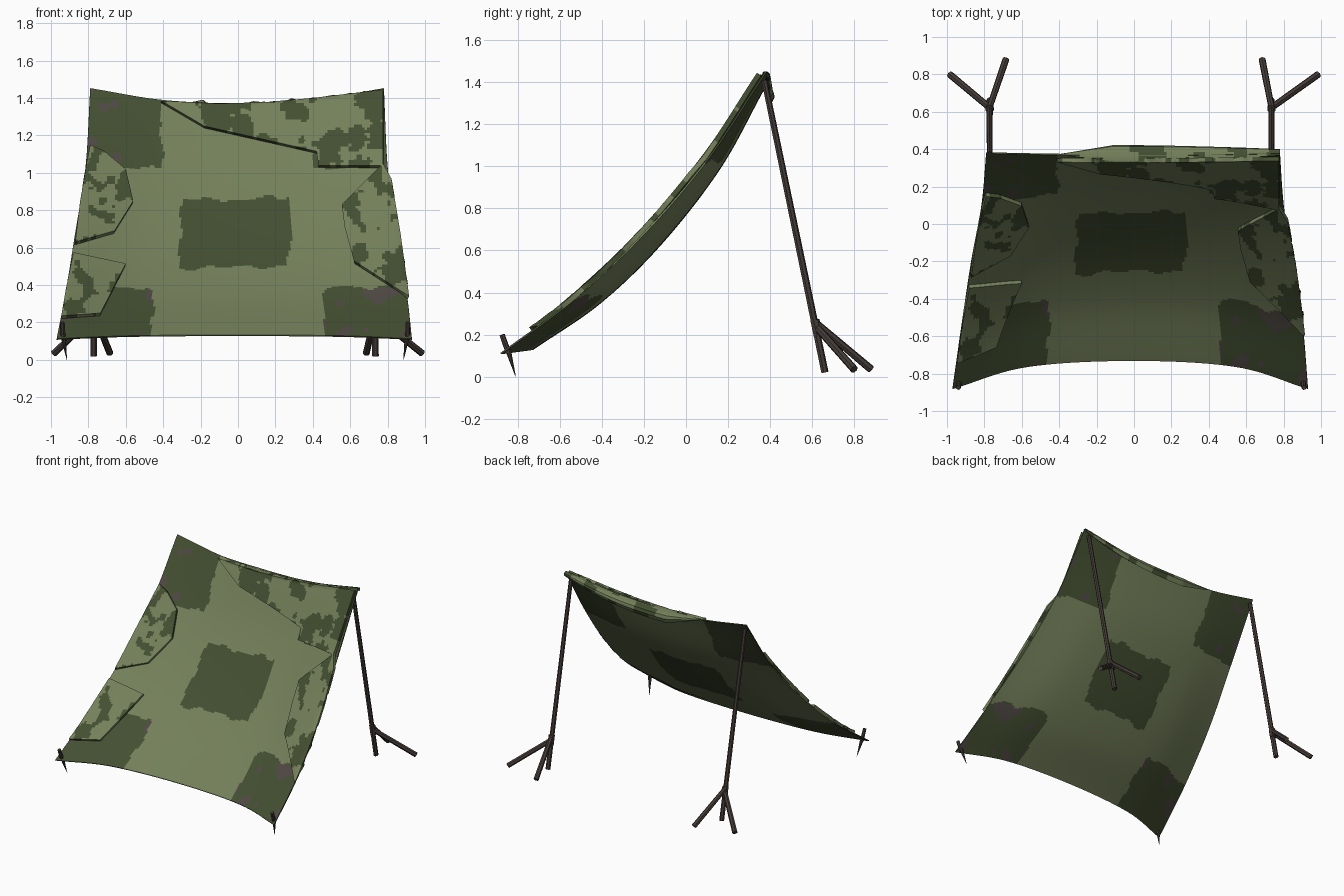
import bpy, bmesh, math
from mathutils import Vector, noise
from mathutils.bvhtree import BVHTree

if "Cube" in bpy.data.objects:
    bpy.data.objects.remove(bpy.data.objects["Cube"])


def material(name, rgb):
    m = bpy.data.materials.new(name)
    m.diffuse_color = (*rgb, 1)
    m.use_nodes = True
    m.node_tree.nodes["Principled BSDF"].inputs["Base Color"].default_value = m.diffuse_color
    return m


LIGHT = material("light_olive", (0.175, 0.215, 0.103))
DARK = material("dark_green", (0.057, 0.078, 0.031))
BROWN = material("dull_brown", (0.080, 0.066, 0.058))
WOOD = material("dark_wood", (0.060, 0.047, 0.041))


def finish(bm, name, mats, thickness=0, offset=0.0):
    me = bpy.data.meshes.new(name)
    bm.to_mesh(me)
    bm.free()
    ob = bpy.data.objects.new(name, me)
    bpy.context.collection.objects.link(ob)
    for m in mats:
        me.materials.append(m)
    bpy.ops.object.select_all(action='DESELECT')
    ob.select_set(True)
    bpy.context.view_layer.objects.active = ob
    if thickness:
        mod = ob.modifiers.new("thickness", 'SOLIDIFY')
        mod.thickness = thickness
        mod.offset = offset
        bpy.ops.object.modifier_apply(modifier=mod.name)
    bpy.ops.object.shade_smooth_by_angle(angle=math.radians(35))
    return ob


def spline(pts, t):
    """Smooth curve through evenly spaced points, t in 0..1."""
    s = t * (len(pts) - 1)
    i = min(int(s), len(pts) - 2)
    f = s - i
    p1, p2 = pts[i], pts[i + 1]
    p0 = pts[i - 1] if i > 0 else p1 * 2 - p2
    p3 = pts[i + 2] if i + 2 < len(pts) else p2 * 2 - p1
    return 0.5 * (p1 * 2 + (p2 - p0) * f + (p0 * 2 - p1 * 5 + p2 * 4 - p3) * f * f
                  + (p1 * 3 - p0 - p2 * 3 + p3) * f ** 3)


def blob(x, z, scale, seed):
    return noise.noise(Vector((x * scale, z * scale, seed)))


# Sagging sheet: left edge, centre and right edge, front to back
side = [(-.88, .11), (-.53, .37), (-.20, .68), (.10, 1.03), (.38, 1.45)]
mid = [(-.73, .13), (-.41, .35), (-.12, .63), (.16, .99), (.37, 1.37)]
left_x = [-.97, -.92, -.87, -.815, -.79]
right_x = [.93, .90, .845, .80, .78]
cols = [[] for _ in range(5)]
for k in range(5):
    h = .59 - .02 * k
    xs = [left_x[k], left_x[k] * h, 0, right_x[k] * h, right_x[k]]
    for c, w in enumerate((0, .78, 1, .78, 0)):
        y, z = (side[k][n] * (1 - w) + mid[k][n] * w for n in (0, 1))
        cols[c].append(Vector((xs[c], y, z)))


def patch(x, z):
    """0 light, 1 dark green, 2 brown: reinforced centre and corners."""
    wob = .03 * blob(x, z, 9, 2)
    if abs(x + .02) < .285 + .25 * (z - .675) ** 2 + wob and \
            abs(z - .675) < .178 + .2 * x * x + wob:
        return 1
    ax = abs(x)
    if (z > 1.03 + wob and ax > .41 + wob) or (z < .38 + wob and ax > .46 + wob):
        return 2 if blob(x, z, 10, 5) > .42 - .45 * (ax - .45) else 1
    return 0


NU, NV = 130, 120
bm = bmesh.new()
grid = []
for j in range(NV + 1):
    row = [spline(c, j / NV) for c in cols]
    grid.append([bm.verts.new(spline(row, i / NU)) for i in range(NU + 1)])
for j in range(NV):
    for i in range(NU):
        f = bm.faces.new((grid[j][i], grid[j][i + 1], grid[j + 1][i + 1], grid[j + 1][i]))
        c = f.calc_center_median()
        f.material_index = patch(c.x, c.z)
back_edge = [v.co.copy() for v in grid[-1]]
tree = BVHTree.FromBMesh(bm)
finish(bm, "tarp_sheet", (LIGHT, DARK, BROWN), 0.008)


def sheet_y(x, z):
    """Depth of the sheet behind a front-view point, sliding inward if outside."""
    for _ in range(40):
        hit = tree.ray_cast(Vector((x, -5, z)), Vector((0, 1, 0)))[0]
        if hit:
            return hit.y
        x *= .992
        z += (.75 - z) * .008
    return 0


# Folded-over flaps, outlined in front view and draped over the sheet
def flap(name, outline, seed, lift=.04):
    bm = bmesh.new()
    f = bm.faces.new([bm.verts.new((x, 0, z)) for x, z in outline])
    f.normal_update()
    if f.normal.y > 0:
        f.normal_flip()
    bmesh.ops.triangulate(bm, faces=[f])
    for axis in (0, 2):
        n = Vector((axis == 0, 0, axis == 2))
        lo = min(p[axis // 2] for p in outline)
        hi = max(p[axis // 2] for p in outline)
        steps = int((hi - lo) / .014)
        for k in range(1, steps):
            bmesh.ops.bisect_plane(bm, geom=bm.verts[:] + bm.edges[:] + bm.faces[:],
                                   plane_co=n * (lo + (hi - lo) * k / steps),
                                   plane_no=n, dist=1e-5)
    for f in bm.faces:
        c = f.calc_center_median()
        f.material_index = int(blob(c.x, c.z, 9, seed) + .4 * blob(c.x, c.z, 24, seed) > .13)
    for v in bm.verts:
        v.co.y = sheet_y(v.co.x, v.co.z) - lift
    finish(bm, name, (LIGHT, DARK), .024, -1)


flap("top_flap", [(-.41, 1.385), (-.18, 1.25), (.42, 1.115), (.43, 1.04), (.775, 1.04),
                  (.775, 1.445), (.4, 1.40), (.15, 1.378), (-.1, 1.37)], 11.3)
flap("right_flap", [(.775, 1.05), (.82, .97), (.87, .67), (.915, .34), (.62, .53),
                    (.57, .71), (.555, .83)], 21.7)
flap("upper_left_flap", [(-.79, 1.15), (-.72, 1.12), (-.60, 1.02), (-.56, .85), (-.66, .69),
                         (-.87, .63), (-.845, .84), (-.81, 1.05)], 33.1)
flap("lower_left_flap", [(-.88, .575), (-.60, .515), (-.735, .25), (-.945, .235),
                         (-.92, .38)], 44.9)

# Rolled cloth hanging behind the top edge
profile = [(-.035, 0), (.015, .002), (.045, -.015), (.052, -.04), (.035, -.075), (.005, -.05)]
bm = bmesh.new()
rows = []
for p in back_edge:
    if p.x < -.41:
        continue
    s = min(1, (p.x + .41) / .3) * (1 - .8 * max(0, p.x + .1) ** 2)
    rows.append([bm.verts.new((p.x, p.y + a * s, p.z + b * s)) for a, b in profile])
for r, q in zip(rows, rows[1:]):
    for k in range(len(profile) - 1):
        f = bm.faces.new((r[k], q[k], q[k + 1], r[k + 1]))
        c = f.calc_center_median()
        f.material_index = int(blob(c.x, c.z + c.y, 9, 11.3) > .1)
finish(bm, "rolled_back_edge", (LIGHT, DARK))


# Sticks: tapered rods between two points
def rod(name, a, b, r1, r2, sides=7):
    a, b = Vector(a), Vector(b)
    bm = bmesh.new()
    bmesh.ops.create_cone(bm, cap_ends=True, segments=sides, radius1=r1, radius2=r2,
                          depth=(b - a).length)
    q = (b - a).to_track_quat('Z', 'Y')
    for v in bm.verts:
        v.co = q @ v.co + (a + b) / 2
    finish(bm, name, (WOOD,))


for s, label in ((-1, "left"), (1, "right")):
    px = -.772 if s < 0 else .735
    # pole with two splayed feet
    rod(label + "_pole", (px, .66, .02), (px, .372, 1.41), .018, .015)
    rod(label + "_outer_foot", (s * .985, .80, .035), (px, .622, .235), .019, .018)
    rod(label + "_inner_foot", (s * .685, .88, .035), (px, .625, .25), .019, .017)
    rod(label + "_pole_binding", (px, .612, .27), (px, .628, .195), .023, .023)
    # peg through the front corner
    cx = -.935 if s < 0 else .905
    rod(label + "_peg_head", (cx, -.845, .115), (cx + s * .004, -.875, .20), .014, .013)
    rod(label + "_peg_point", (cx - s * .02, -.81, .0), (cx, -.845, .125), .001, .014)
